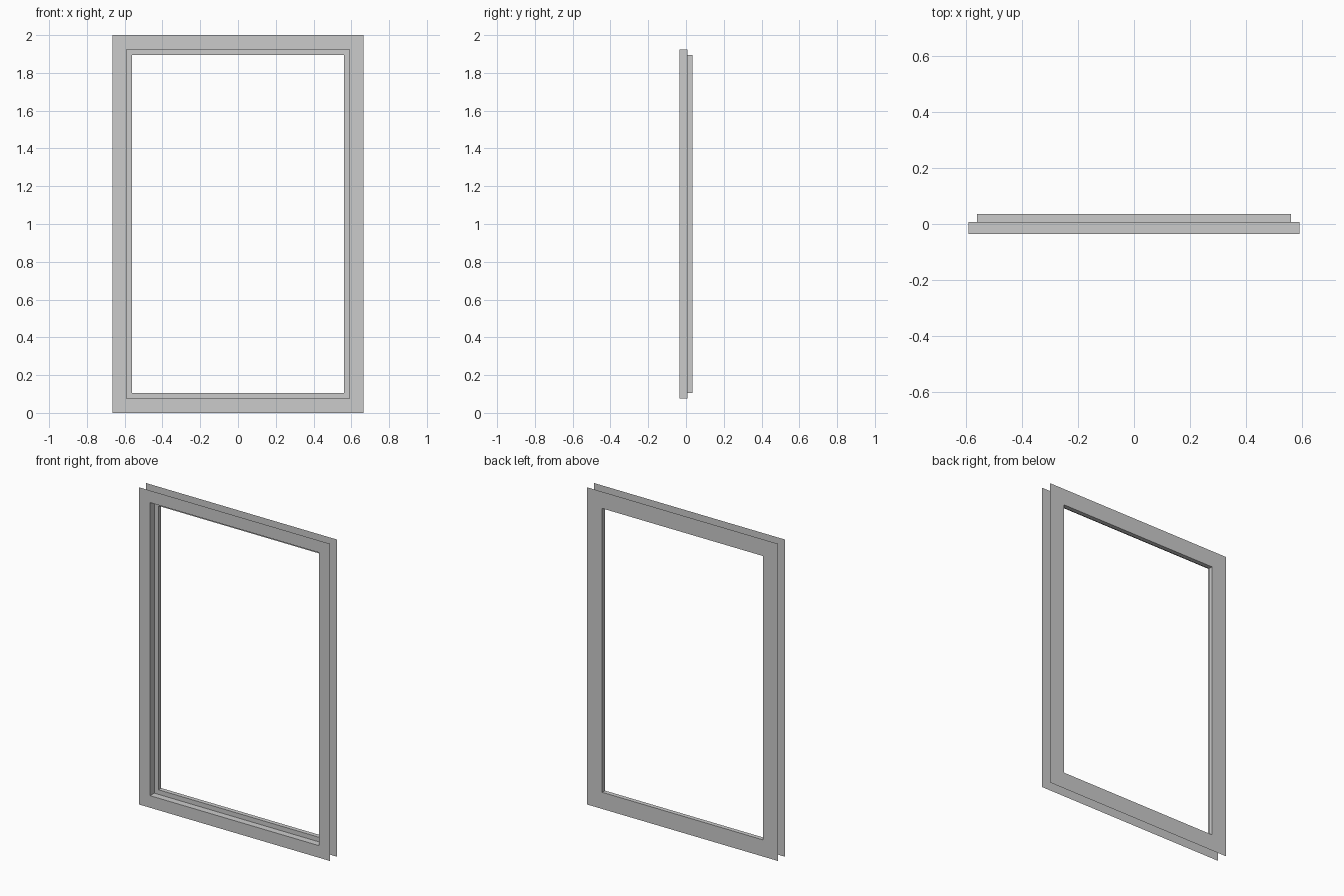
import bpy, bmesh

if "Cube" in bpy.data.objects:
    bpy.data.objects.remove(bpy.data.objects["Cube"])

W, H = 0.665, 2.0  # half width and height of the frame

# Open profile (inset from outer edge, depth): front sheet, rebate step, back sheet.
# The outer edge, hidden in the wall, stays open.
profile = [(0, -0.035), (0.076, -0.035), (0.076, 0.007),
           (0.105, 0.007), (0.105, 0.035), (0, 0.035)]


def ring(bm, inset, y):
    x, lo, hi = W - inset, inset, H - inset
    return [bm.verts.new(c) for c in ((-x, y, lo), (x, y, lo), (x, y, hi), (-x, y, hi))]


# Window frame: mitred rectangular rings bridged along the profile
bm = bmesh.new()
rings = [ring(bm, inset, y) for inset, y in profile]
for a, b in zip(rings, rings[1:]):
    for i in range(4):
        j = (i + 1) % 4
        bm.faces.new((a[i], a[j], b[j], b[i]))
mesh = bpy.data.meshes.new("window_frame")
bm.to_mesh(mesh)
bm.free()
bpy.context.collection.objects.link(bpy.data.objects.new("window_frame", mesh))
